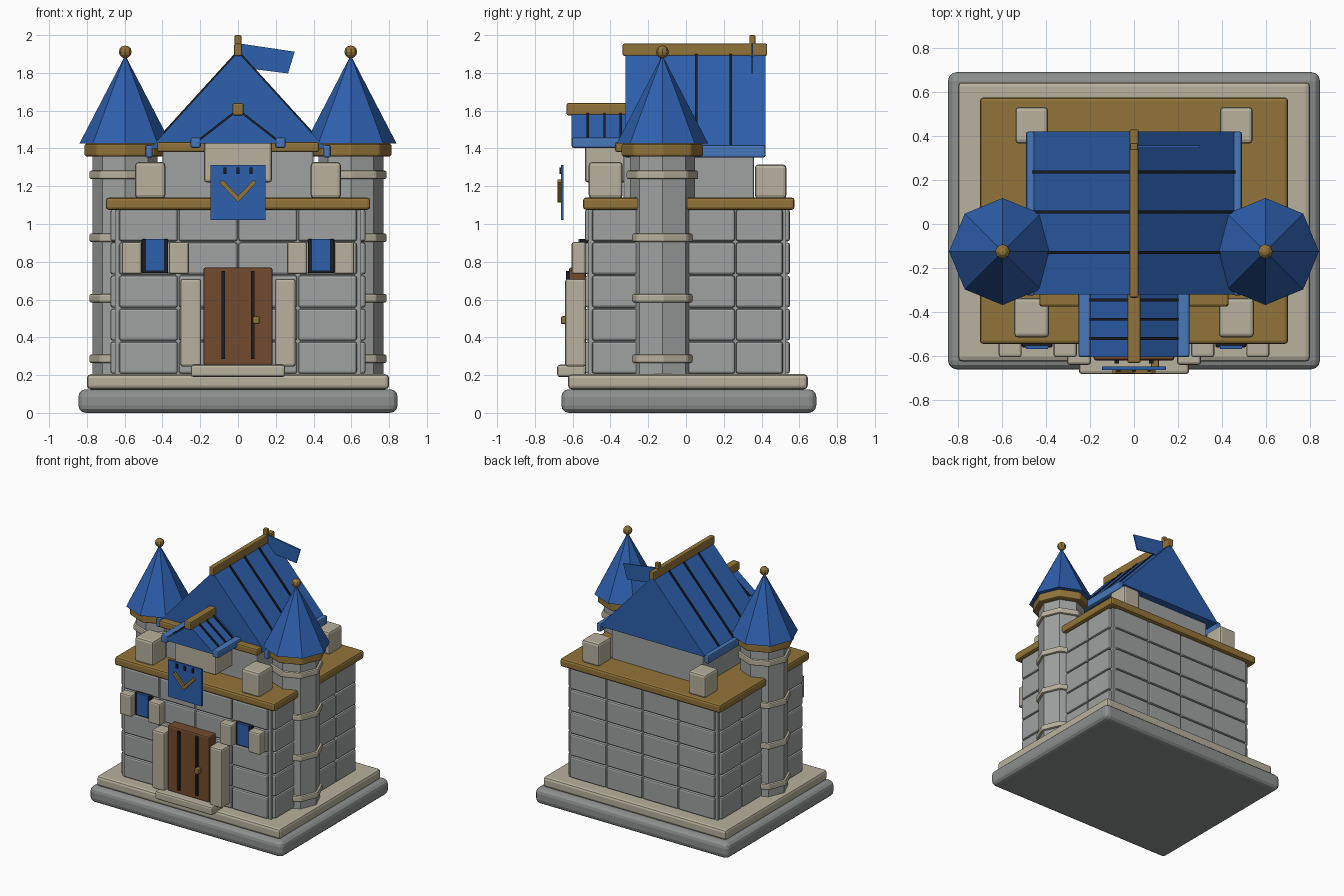
import bpy, bmesh, math

if "Cube" in bpy.data.objects:
    bpy.data.objects.remove(bpy.data.objects["Cube"])


def mat(name, r, g, b):
    m = bpy.data.materials.new(name)
    m.diffuse_color = (r, g, b, 1)
    m.use_nodes = True
    m.node_tree.nodes["Principled BSDF"].inputs["Base Color"].default_value = m.diffuse_color
    return m


STONE = mat("grey stone", 0.35, 0.36, 0.36)
BASE = mat("dark grey stone", 0.27, 0.28, 0.28)
CREAM = mat("cream stone", 0.48, 0.44, 0.34)
BLUE = mat("roof blue", 0.027, 0.115, 0.42)
LIGHT = mat("light blue", 0.065, 0.19, 0.50)
GOLD = mat("old gold", 0.29, 0.175, 0.04)
WOOD = mat("brown wood", 0.17, 0.07, 0.027)
DARK = mat("near black", 0.012, 0.013, 0.018)


def finish(name, bm, material, bevel=0, segs=2):
    bmesh.ops.recalc_face_normals(bm, faces=bm.faces)
    me = bpy.data.meshes.new(name)
    bm.to_mesh(me)
    bm.free()
    me.materials.append(material)
    ob = bpy.data.objects.new(name, me)
    bpy.context.collection.objects.link(ob)
    if bevel:
        mod = ob.modifiers.new("bevel", 'BEVEL')
        mod.width, mod.segments = bevel, segs
        mod.limit_method = 'ANGLE'
    return ob


def box(name, x, y, z, material, bevel=0, segs=2):
    """Box from (min, max) ranges."""
    bm = bmesh.new()
    bmesh.ops.create_cube(bm, size=1)
    for v in bm.verts:
        v.co = [r[0] + (c + 0.5) * (r[1] - r[0]) for c, r in zip(v.co, (x, y, z))]
    return finish(name, bm, material, bevel, segs)


def extrude_y(name, pts, y0, y1, material, bevel=0):
    """Extrude an x-z outline along y."""
    bm = bmesh.new()
    f = bm.faces.new([bm.verts.new((x, y0, z)) for x, z in pts])
    r = bmesh.ops.extrude_face_region(bm, geom=[f])
    for v in r["geom"]:
        if isinstance(v, bmesh.types.BMVert):
            v.co.y = y1
    return finish(name, bm, material, bevel)


def octagon(name, x, y, z0, z1, r0, r1, material, bevel=0):
    bm = bmesh.new()
    bmesh.ops.create_cone(bm, cap_ends=True, segments=8, radius1=r0, radius2=r1, depth=z1 - z0)
    for v in bm.verts:
        v.co.x += x
        v.co.y += y
        v.co.z += (z0 + z1) / 2
    return finish(name, bm, material, bevel)


# stepped base
box("base_plinth", (-0.845, 0.845), (-0.66, 0.69), (0, 0.125), BASE, 0.04, 3)
box("base_step", (-0.8, 0.8), (-0.625, 0.645), (0.125, 0.205), CREAM, 0.02)

# main keep: core with courses of stone blocks on all four sides
box("keep_core", (-0.65, 0.65), (-0.515, 0.53), (0.2, 1.09), STONE)
g = 0.003
for row in range(5):
    z = (0.205 + 0.175 * row + g, 0.38 + 0.175 * row - g)
    for i in range(4):
        xa = -0.632 + 0.316 * i
        ya = -0.5 + 0.254 * i
        for n, yr in (("front", (-0.535, -0.45)), ("back", (0.46, 0.55))):
            box(n + "_block", (xa + g, xa + 0.316 - g), yr, z, STONE, 0.012)
        for n, xr in (("left", (-0.675, -0.58)), ("right", (0.58, 0.675))):
            box(n + "_block", xr, (ya + g, ya + 0.254 - g), z, STONE, 0.012)
box("keep_cornice", (-0.7, 0.7), (-0.545, 0.575), (1.075, 1.14), GOLD, 0.016)

# upper hall and its front trim
box("upper_hall", (-0.4, 0.4), (-0.33, 0.36), (1.13, 1.42), STONE, 0.01)
box("hall_trim", (-0.43, 0.43), (-0.375, -0.29), (1.38, 1.435), GOLD, 0.012)

# main roof
extrude_y("main_roof", [(-0.465, 1.40), (0.465, 1.40), (0, 1.91)], -0.32, 0.42, BLUE)
box("main_ridge", (-0.02, 0.02), (-0.335, 0.43), (1.89, 1.955), GOLD, 0.008)


def seams(name, half, z0, z1, ys, w):
    t = 0.012
    for y in ys:
        extrude_y(name, [(-half, z0), (0, z1), (half, z0), (half, z0 + t),
                         (0, z1 + t), (-half, z0 + t)], y - w, y + w, DARK)


seams("roof_seam", 0.46, 1.405, 1.91, (-0.13, 0.055, 0.237), 0.007)

# dormer over the entrance
box("dormer_wall", (-0.18, 0.18), (-0.535, -0.28), (1.22, 1.44), CREAM, 0.015)
extrude_y("dormer_roof", [(-0.225, 1.425), (0.225, 1.425), (0, 1.6)], -0.605, -0.28, BLUE)
box("dormer_ridge", (-0.03, 0.03), (-0.632, -0.3), (1.575, 1.64), GOLD, 0.01)
seams("dormer_seam", 0.21, 1.437, 1.6, (-0.52, -0.432, -0.345), 0.006)

# parts mirrored left and right
for s, side in ((-1, "left"), (1, "right")):
    def mx(a, b):
        return tuple(sorted((s * a, s * b)))

    box(side + "_main_eave", mx(0.452, 0.49), (-0.325, 0.42), (1.352, 1.418), LIGHT, 0.01)
    box(side + "_dormer_eave", mx(0.197, 0.252), (-0.605, -0.29), (1.403, 1.458), LIGHT, 0.01)
    # corner battlements
    box(side + "_front_merlon", mx(0.385, 0.545), (-0.515, -0.335), (1.135, 1.328), CREAM, 0.018)
    box(side + "_back_merlon", mx(0.39, 0.54), (0.365, 0.532), (1.135, 1.315), CREAM, 0.018)
    # window
    box(side + "_window_recess", mx(0.37, 0.51), (-0.56, -0.52), (0.74, 0.92), DARK, 0.006)
    box(side + "_window_pane", mx(0.39, 0.49), (-0.568, -0.555), (0.75, 0.92), BLUE)
    for a, b in ((0.26, 0.365), (0.51, 0.615)):
        box(side + "_window_jamb", mx(a, b), (-0.605, -0.53), (0.735, 0.905), CREAM, 0.012)
    # door jamb and plank gap
    box(side + "_door_jamb", mx(0.195, 0.305), (-0.64, -0.53), (0.245, 0.71), CREAM, 0.014)
    box(side + "_door_band", mx(0.068, 0.088), (-0.634, -0.61), (0.285, 0.75), DARK)
    # tower
    x, y = 0.597 * s, -0.125
    octagon(side + "_tower_shaft", x, y, 0.2, 1.37, 0.172, 0.172, STONE)
    for z in (0.287, 0.607, 0.927, 1.26):
        octagon(side + "_tower_band", x, y, z - 0.023, z + 0.023, 0.191, 0.191, CREAM, 0.01)
    octagon(side + "_tower_collar", x, y, 1.358, 1.425, 0.217, 0.217, GOLD, 0.01)
    octagon(side + "_tower_roof", x, y, 1.425, 1.878, 0.243, 0.008, BLUE)
    bm = bmesh.new()
    bmesh.ops.create_uvsphere(bm, u_segments=8, v_segments=6, radius=0.034)
    for v in bm.verts:
        v.co.x += x
        v.co.y += y
        v.co.z += 1.911
    finish(side + "_tower_finial", bm, GOLD)

# door
box("door", (-0.183, 0.183), (-0.62, -0.53), (0.25, 0.77), WOOD, 0.012)
box("door_handle", (0.078, 0.114), (-0.662, -0.615), (0.47, 0.512), GOLD, 0.008)
box("door_step", (-0.25, 0.25), (-0.682, -0.53), (0.19, 0.255), CREAM, 0.014)

# hanging banner with slots and chevron
box("banner", (-0.146, 0.146), (-0.662, -0.648), (1.02, 1.312), BLUE)
for x in (-0.07, 0, 0.07):
    box("banner_slot", (x - 0.008, x + 0.008), (-0.67, -0.66), (1.265, 1.3), DARK)
extrude_y("banner_chevron", [(-0.098, 1.22), (0, 1.115), (0.098, 1.22), (0.082, 1.235),
                             (0, 1.148), (-0.082, 1.235)], -0.68, -0.66, GOLD)

# flag on the ridge
box("flag_pole", (-0.018, 0.018), (0.335, 0.367), (1.88, 2.0), GOLD, 0.006)
extrude_y("flag", [(0, 1.957), (0.3, 1.912), (0.265, 1.797), (0, 1.83)], 0.346, 0.356, BLUE)
